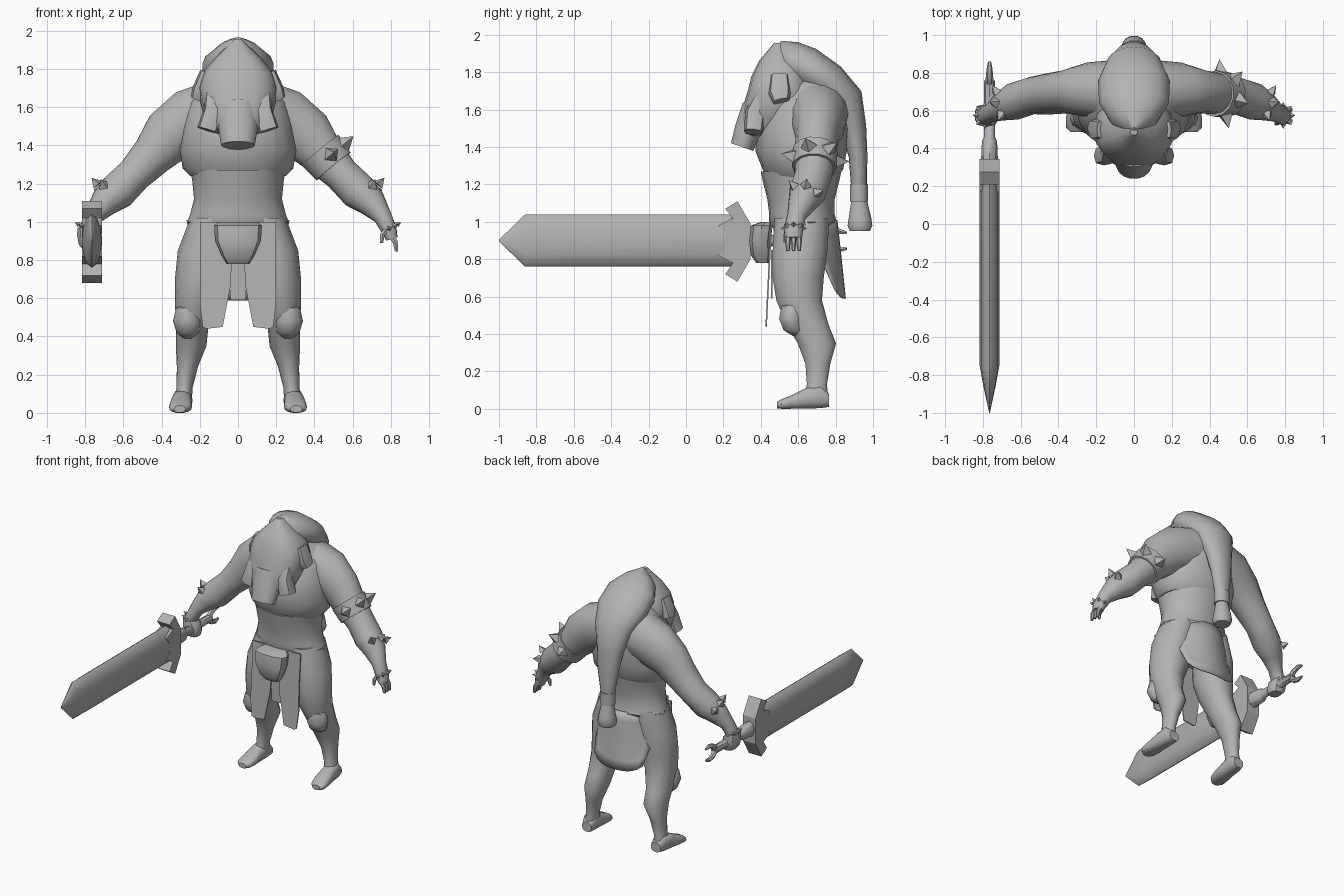
import bpy, bmesh, math
from mathutils import Vector

mat = bpy.data.materials.new("stone_grey")
mat.diffuse_color = (0.45, 0.45, 0.45, 1)


def finish(name, bm, angle=40):
    bmesh.ops.recalc_face_normals(bm, faces=bm.faces)
    me = bpy.data.meshes.new(name)
    bm.to_mesh(me)
    bm.free()
    me.materials.append(mat)
    ob = bpy.data.objects.new(name, me)
    bpy.context.collection.objects.link(ob)
    bpy.ops.object.select_all(action='DESELECT')
    ob.select_set(True)
    bpy.context.view_layer.objects.active = ob
    bpy.ops.object.shade_smooth_by_angle(angle=math.radians(angle))
    return ob


def tube(name, secs, ref=(1, 0, 0), n=14, sx=1, axis=None, p=1.0):
    """Loft oval rings (x, y, z, radius along ref, other radius) along a path."""
    bm = bmesh.new()
    rings = []
    pts = [Vector(s[:3]) for s in secs]
    for i, s in enumerate(secs):
        t = Vector(axis) if axis else pts[min(i + 1, len(pts) - 1)] - pts[max(i - 1, 0)]
        t.normalize()
        u = Vector(ref)
        u = (u - t * u.dot(t)).normalized()
        v = t.cross(u)
        ring = []
        for k in range(n):
            a = 2 * math.pi * k / n
            c, d = math.cos(a), math.sin(a)
            c = math.copysign(abs(c) ** p, c)
            d = math.copysign(abs(d) ** p, d)
            q = pts[i] + u * c * s[3] + v * d * s[4]
            ring.append(bm.verts.new((q.x * sx, q.y, q.z)))
        rings.append(ring)
    for r, s in zip(rings, rings[1:]):
        for k in range(n):
            bm.faces.new((r[k], r[(k + 1) % n], s[(k + 1) % n], s[k]))
    bm.faces.new(rings[0])
    bm.faces.new(rings[-1])
    return finish(name, bm)


def prism(name, pts, place, w0, w1):
    """Extrude a flat outline between two depths."""
    bm = bmesh.new()
    a = [bm.verts.new(place(u, v, w0)) for u, v in pts]
    b = [bm.verts.new(place(u, v, w1)) for u, v in pts]
    bm.faces.new(a)
    bm.faces.new(b)
    for i in range(len(a)):
        j = (i + 1) % len(a)
        bm.faces.new((a[i], a[j], b[j], b[i]))
    return finish(name, bm, 20)


def spikes(name, centre, axis, radius, angles, size, sx=1):
    """Four-sided studs round a limb; angle 0 faces front, 90 faces outward."""
    bm = bmesh.new()
    t = Vector(axis).normalized()
    f = Vector((0, -1, 0))
    f = (f - t * f.dot(t)).normalized()
    o = f.cross(t)
    if o.x < 0:
        o = -o
    for deg in angles:
        a = math.radians(deg)
        d = f * math.cos(a) + o * math.sin(a)
        e = t.cross(d)
        base = Vector(centre) + d * radius * 0.92
        flip = lambda q: (q.x * sx, q.y, q.z)
        r = [bm.verts.new(flip(base + w * size)) for w in (t, e, -t, -e)]
        tip = bm.verts.new(flip(base + d * size * 1.6))
        bm.faces.new(r)
        for i in range(4):
            bm.faces.new((r[i], r[(i + 1) % 4], tip))
    return finish(name, bm, 20)


DOWN = (0, 0, -1)
# torso
tube("chest", [(0, .66, 1.79, .08, .08), (0, .68, 1.73, .18, .17), (0, .65, 1.62, .26, .225),
               (0, .63, 1.5, .29, .245), (0, .615, 1.38, .305, .245), (0, .625, 1.28, .29, .215),
               (0, .62, 1.24, .25, .19)], axis=DOWN, n=20)
tube("waist", [(0, .615, 1.27, .25, .215), (0, .615, 1.22, .24, .205), (0, .615, 1.12, .23, .18),
               (0, .62, 1.04, .25, .175), (0, .625, 1.0, .265, .18), (0, .625, .97, .24, .165)],
     axis=DOWN, n=20)
tube("hips", [(0, .62, 1.0, .24, .16), (0, .62, .9, .22, .15), (0, .62, .8, .11, .10)], axis=DOWN)

# hood running back into a tied tail
tube("hood", [(0, .485, 1.945, .015, .035), (0, .54, 1.88, .12, .10), (0, .64, 1.83, .185, .11),
              (0, .76, 1.75, .19, .105), (0, .85, 1.65, .145, .10), (0, .895, 1.5, .10, .07),
              (0, .92, 1.35, .08, .05), (0, .925, 1.18, .05, .042)], n=16)
tube("tail_tie", [(0, .925, 1.2, .055, .05), (0, .925, 1.11, .055, .05)])
tube("tail_tuft", [(0, .925, 1.13, .04, .04), (0, .93, 1.02, .06, .062),
                   (0, .93, .98, .068, .068), (0, .93, .95, .055, .055)])

# face covering and hanging locks
tube("face_cover", [(0, .50, 1.955, .02, .03), (0, .50, 1.86, .12, .11), (0, .50, 1.78, .185, .15),
                    (0, .50, 1.70, .21, .17), (0, .49, 1.62, .195, .185), (0, .46, 1.52, .17, .17),
                    (0, .45, 1.46, .11, .16)], axis=DOWN, n=16, p=.8)
tube("centre_lock", [(0, .37, 1.62, .10, .07), (0, .335, 1.5, .105, .075), (0, .30, 1.40, .088, .065)])

# sections: x, y, z, radius one, radius two
ARM = [(.10, .70, 1.58, .17, .17), (.25, .71, 1.53, .145, .17), (.36, .70, 1.45, .115, .15),
       (.445, .69, 1.35, .11, .115), (.54, .68, 1.25, .10, .095), (.63, .65, 1.16, .10, .10),
       (.70, .62, 1.10, .075, .078), (.755, .59, 1.03, .05, .05), (.79, .575, .96, .052, .042),
       (.805, .575, .91, .045, .032)]
LEG = [(.13, .62, 1.02, .12, .15), (.18, .61, .85, .135, .15), (.195, .60, .70, .135, .14),
       (.22, .605, .58, .11, .125), (.24, .65, .45, .085, .115), (.245, .70, .35, .08, .105),
       (.265, .705, .24, .055, .068), (.28, .70, .13, .042, .055), (.29, .695, .04, .048, .07)]
FOOT = [(.285, .765, .045, .04, .035), (.29, .72, .065, .052, .062), (.295, .64, .056, .053, .056),
        (.30, .56, .036, .06, .036), (.305, .51, .026, .055, .026), (.305, .487, .02, .03, .018)]
for sx, side in ((1, "left"), (-1, "right")):
    tube(side + "_arm", ARM, ref=(0, 1, 0), sx=sx)
    tube(side + "_leg", LEG, sx=sx, axis=DOWN)
    tube(side + "_foot", FOOT, sx=sx, axis=(0, -1, 0), p=.8)
    tube(side + "_knee_pad", [(.255, .585, .58, .03, .03), (.262, .565, .55, .062, .058),
                              (.265, .56, .48, .075, .065), (.262, .575, .42, .06, .055),
                              (.255, .60, .39, .03, .03)], sx=sx, axis=DOWN, n=10)
    tube(side + "_cheek_lock", [(.16, .50, 1.78, .04, .05), (.195, .50, 1.69, .045, .06),
                                (.215, .51, 1.645, .035, .045)], sx=sx, n=8, p=.7)
    tube(side + "_front_lock", [(.12, .42, 1.70, .05, .04), (.13, .37, 1.58, .05, .055),
                                (.16, .36, 1.48, .055, .05)], sx=sx, n=8, p=.7)
    spikes(side + "_forearm_studs", (.68, .635, 1.135), (.07, -.03, -.06), .085,
           (45, 95, 145), .032, sx)
    spikes(side + "_wrist_studs", (.79, .575, .965), (.035, 0, -.07), .05,
           (0, 45, 90, 135, 180), .016, sx)
    # front loincloth strip
    prism(side + "_front_cloth", [(.02, 1), (.2, 1), (.195, .75), (.2, .58), (.185, .45), (.165, .44),
                                  (.08, .45), (.04, .66)],
          lambda u, v, w, s=sx: (u * s, w + .05 * (v - .45), v), .425, .433)

# open left hand
for i in range(3):
    y = .545 + i * .03
    tube("left_finger", [(.80, y, .93, .015, .018), (.825, y, .89, .014, .016),
                         (.83, y, .845, .009, .010)], ref=(0, 1, 0), n=6)
tube("left_thumb", [(.785, .55, .97, .018, .018), (.755, .535, .93, .014, .014),
                    (.752, .53, .89, .009, .009)], ref=(0, 1, 0), n=6)
# closed right hand
tube("right_fist", [(-.80, .575, .97, .055, .04), (-.785, .575, .93, .06, .06),
                    (-.775, .575, .88, .06, .06), (-.765, .575, .845, .045, .04)],
     ref=(0, 1, 0), n=10, axis=DOWN, p=.8)

# studded band on the left upper arm
tube("arm_band", [(.43, .69, 1.375, .123, .128), (.50, .685, 1.29, .118, .118)], ref=(0, 1, 0))
spikes("arm_band_studs", (.465, .687, 1.333), (.07, 0, -.085), .125, (15, 75, 130, 185), .045)

# pouch, middle cloth and rear cloth
tube("pouch", [(0, .43, 1.0, .10, .03), (0, .405, .98, .125, .06), (0, .395, .90, .12, .06),
               (0, .40, .82, .085, .055), (0, .41, .78, .06, .035)], axis=DOWN, n=10, p=.7)
prism("middle_cloth", [(-.05, .85), (.05, .85), (.04, .59), (-.04, .59)],
      lambda u, v, w: (u, w, v), .455, .463)
bm = bmesh.new()
grid = []
for i in range(7):
    t = i / 6
    row = []
    for j in range(13):
        s = j / 6 - 1
        back, edge = .81 + .045 * t, .63 + .17 * t
        z = 1.01 - .42 * t + .05 * t * s ** 4
        row.append(bm.verts.new(((.27 - .07 * t) * s, back - (back - edge) * s * s, z)))
    grid.append(row)
for i in range(6):
    for j in range(12):
        bm.faces.new((grid[i][j], grid[i][j + 1], grid[i + 1][j + 1], grid[i + 1][j]))
cloth = finish("rear_cloth", bm)
cloth.modifiers.new("thickness", 'SOLIDIFY').thickness = .008

# sword
X = -.765
tube("blade", [(X, .26, .90, .052, .14), (X, -.75, .90, .052, .14), (X, -.86, .90, .032, .14),
               (X, -1.0, .90, .002, .004)], n=12, axis=(0, -1, 0))
prism("guard", [(.21, 1.07), (.275, 1.11), (.345, .99), (.345, .80), (.275, .68), (.21, .72), (.25, .78),
                (.17, .82), (.21, .86), (.21, .94), (.17, .98), (.25, 1.02)],
      lambda u, v, w: (w, u, v), X - .052, X + .052)
tube("handle", [(X, .33, .90, .045, .06), (X, .44, .90, .04, .05), (X, .46, .90, .03, .03),
                (X, .76, .90, .028, .028)], n=8)
for s in (1, -1):
    tube("pommel_prong", [(X, .74, .90, .022, .022), (X, .775, .90 + s * .035, .02, .02),
                          (X, .82, .90 + s * .05, .016, .016), (X, .86, .90 + s * .042, .008, .008)], n=6)
